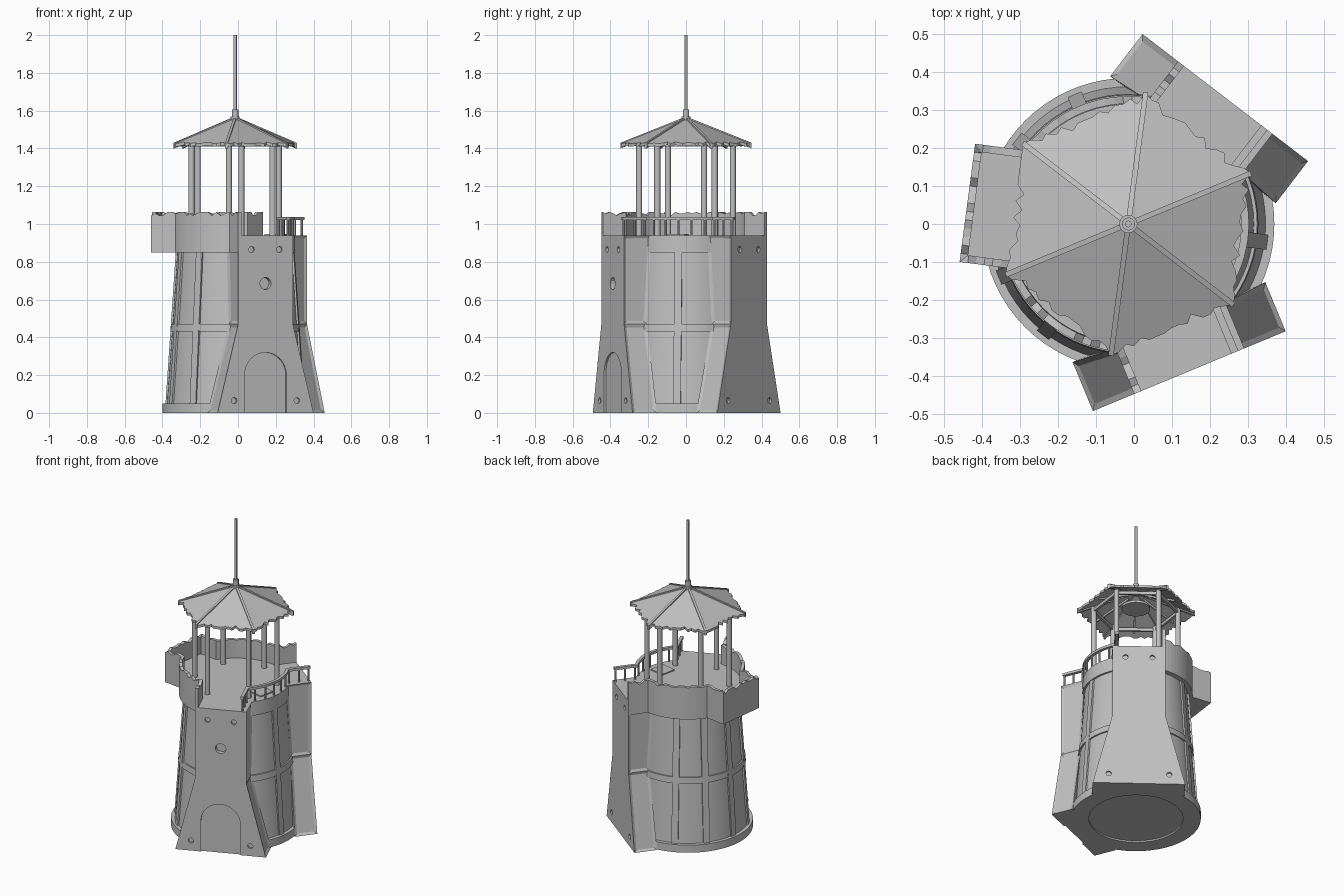
import bpy, bmesh, math, random
from mathutils import Vector, Matrix

random.seed(4)
if "Cube" in bpy.data.objects:
    bpy.data.objects.remove(bpy.data.objects["Cube"])

AXIS = Vector((-0.015, 0, 0))
GATE, REAR, BALCONY = -67.5, 52.5, 172.5      # directions of the three projections
HALF, FACE = 0.157, 0.42                      # half width and distance of a buttress

stone = bpy.data.materials.new("plain_grey")
stone.use_nodes = True
GREY = (0.53, 0.53, 0.53, 1)
stone.diffuse_color = GREY
stone.node_tree.nodes["Principled BSDF"].inputs["Base Color"].default_value = GREY
stone.node_tree.nodes["Principled BSDF"].inputs["Roughness"].default_value = 0.8


def at(angle, n, t=0.0, z=0.0):
    """Point at distance n along a direction and t sideways from it."""
    a = math.radians(angle)
    return AXIS + Vector((n * math.cos(a) - t * math.sin(a),
                          n * math.sin(a) + t * math.cos(a), z))


def finish(name, bm, smooth=False):
    bmesh.ops.recalc_face_normals(bm, faces=bm.faces)
    mesh = bpy.data.meshes.new(name)
    bm.to_mesh(mesh)
    bm.free()
    mesh.materials.append(stone)
    ob = bpy.data.objects.new(name, mesh)
    bpy.context.collection.objects.link(ob)
    bpy.ops.object.select_all(action='DESELECT')
    bpy.context.view_layer.objects.active = ob
    ob.select_set(True)
    if smooth:
        bpy.ops.object.shade_smooth_by_angle(angle=math.radians(30))
    return ob


def loft(bm, rings, caps=True):
    """Skin equal rings of points; returns the side faces."""
    vs = [[bm.verts.new(p) for p in ring] for ring in rings]
    sides = []
    for a, b in zip(vs, vs[1:]):
        for i in range(len(a)):
            j = (i + 1) % len(a)
            sides.append(bm.faces.new((a[i], a[j], b[j], b[i])))
    if caps:
        bm.faces.new(vs[0][::-1])
        bm.faces.new(vs[-1])
    return sides


def rod(bm, start, end, radius, sides=12):
    d = end - start
    m = Matrix.Translation((start + end) / 2) @ d.to_track_quat('Z', 'Y').to_matrix().to_4x4()
    bmesh.ops.create_cone(bm, cap_ends=True, segments=sides, radius1=radius,
                          radius2=radius, depth=d.length, matrix=m)


def beam(bm, start, end, width, height):
    """Straight beam whose top edge runs from start to end."""
    side = (end - start).cross(Vector((0, 0, 1))).normalized() * width / 2
    down = Vector((0, 0, -height))
    loft(bm, [[p - side, p + side, p + side + down, p - side + down] for p in (start, end)])


def wall(bm, path, thick, z0, z1, ragged=0.0):
    """Thin wall on the inner side of a counter-clockwise path."""
    rings = []
    for i, p in enumerate(path):
        d0 = (p - path[max(i - 1, 0)]).normalized()
        d1 = (path[min(i + 1, len(path) - 1)] - p).normalized()
        n0, n1 = (Vector((-d.y, d.x, 0)) for d in (d0, d1))
        n = n0 + n1
        n = n / max(n.length_squared / 2, 0.4) if n0.length and n1.length else n
        q = p + n * thick
        top = z1 - random.choice((0, 0, 0.4, 1)) * ragged
        rings.append([Vector((v.x, v.y, z)) for v, z in ((p, z0), (q, z0), (q, top), (p, top))])
    loft(bm, rings)


def divide(points, step):
    out = [points[0]]
    for a, b in zip(points, points[1:]):
        k = max(1, round((b - a).length / step))
        out += [a.lerp(b, i / k) for i in range(1, k + 1)]
    return out


def arc(a0, a1, r, k=16):
    return [at(a0 + (a1 - a0) * i / k, r) for i in range(k + 1)]


# Round tower body with base ring, middle band and top band
profile = [(.28, .01), (.28, 0), (.385, 0), (.385, .05), (.362, .05), (.334, .43), (.343, .43),
           (.340, .47), (.331, .47), (.306, .85), (.318, .85), (.316, .94)]
bm = bmesh.new()
loft(bm, [[at(360 * i / 72, r, 0, z) for i in range(72)] for r, z in profile])
finish("tower_body", bm, True)

# Upright ribs on the exposed parts of the body
bm = bmesh.new()
for angle in (-7.5, 112.5, 142.5, 172.5, 202.5, 232.5):
    loft(bm, [[at(angle, r + d, t, z) for d, t in ((-.03, -.02), (.008, -.02), (.008, .02), (-.03, .02))]
              for r, z in ((.362, .04), (.306, .86))])
finish("body_ribs", bm)


# Flared buttresses with recessed side panels
def buttress(name, angle, gate):
    bm = bmesh.new()
    levels = ((0, .275, .28), (.47, HALF, .29), (.94, HALF, .262))
    sides = loft(bm, [[at(angle, n, t, z) for n, t in ((back, -w), (FACE, -w), (FACE, w), (back, w))]
                      for z, w, back in levels])
    panels = [f for i, f in enumerate(sides) if i % 4 in (0, 2)]
    bmesh.ops.recalc_face_normals(bm, faces=bm.faces)
    bmesh.ops.inset_individual(bm, faces=panels, thickness=.022, depth=-.008)
    body = finish(name, bm)

    # Cutter for bolt holes, and the arched door and round window of the gate
    bm = bmesh.new()
    holes = [(s * t, z, .016, .012) for s in (-1, 1) for t, z in ((.08, .865), (.18, .065))]
    if gate:
        holes.append((0, .685, .032, .03))
        arch = [(-.12, -.1), (.12, -.1)]
        arch += [(.12 * math.cos(math.pi * i / 16), .2 + .12 * math.sin(math.pi * i / 16)) for i in range(17)]
        loft(bm, [[at(angle, n, t, z) for t, z in arch] for n in (FACE - .01, FACE + .05)])
    for t, z, r, deep in holes:
        rod(bm, at(angle, FACE - deep, t, z), at(angle, FACE + .05, t, z), r, 16)
    cutter = finish("hole_cutter", bm)
    cutter.hide_render = True
    mod = body.modifiers.new("holes", 'BOOLEAN')
    mod.operation, mod.object, mod.solver = 'DIFFERENCE', cutter, 'EXACT'
    bpy.context.view_layer.objects.active = body
    bpy.ops.object.modifier_apply(modifier=mod.name)
    bpy.data.objects.remove(cutter)


buttress("gate_buttress", GATE, True)
buttress("rear_buttress", REAR, False)

# Overhanging balcony floor
bm = bmesh.new()
loft(bm, [[at(BALCONY, n, t, z) for n, t in ((.25, -HALF), (.425, -HALF), (.425, HALF), (.25, HALF))]
          for z in (.85, .94)])
finish("balcony_floor", bm)

# Broken parapet around the balcony side
R = .337
turn = math.degrees(math.asin(HALF / R))
near = R * math.cos(math.radians(turn))
path = [at(REAR, FACE, HALF)] + arc(REAR + turn, BALCONY - turn, R)
path += [at(BALCONY, .428, -HALF), at(BALCONY, .428, HALF)]
path += arc(BALCONY + turn, GATE + 360 - turn, R) + [at(GATE, FACE, -HALF)]
bm = bmesh.new()
wall(bm, divide(path, .022), .02, .85, 1.063, .018)
finish("broken_parapet", bm)

# Railing on the open side
inset, r = .14, .318
turn = math.degrees(math.asin(inset / r))
path = [at(GATE, FACE, inset)] + arc(GATE + turn, REAR - turn, r) + [at(REAR, FACE, -inset)]
bm = bmesh.new()
wall(bm, path, .02, 1.02, 1.036)
spots = [at(g, n, s * (inset - .01)) for g, s in ((GATE, 1), (REAR, -1)) for n in (.41, .35, .29)]
spots += [at(-7.5 + k * 13, r - .01) for k in (-2, -1, 0, 1, 2)]
for p in spots:
    rod(bm, p + Vector((0, 0, .93)), p + Vector((0, 0, 1.025)), .006, 8)
finish("railing", bm)

# Floor hatch
bm = bmesh.new()
loft(bm, [[at(-12, n, t, z) for n, t in ((.17, -.05), (.27, -.05), (.27, .05), (.17, .05))] for z in (.935, .947)])
lid = [f for f in bm.faces if f.calc_center_median().z > .946]
bmesh.ops.inset_individual(bm, faces=lid, thickness=.014, depth=-.006)
finish("floor_hatch", bm)

# Roof posts, hip beams and ring beams
corners = [22.5 + 60 * k for k in range(6)]
APEX, SLOPE = 1.565, .45
bm = bmesh.new()
for a in corners:
    rod(bm, at(a, .25, 0, .93), at(a, .25, 0, 1.44), .016, 16)
finish("roof_posts", bm, True)
bm = bmesh.new()
for a in corners:
    beam(bm, at(a, .01, 0, APEX), at(a, .35, 0, 1.43), .014, .03)
    beam(bm, at(a, .25, 0, 1.43), at(a + 60, .25, 0, 1.43), .014, .02)
    beam(bm, at(a + 30, .05, 0, 1.525), at(a + 30, .26, 0, 1.432), .01, .014)
rod(bm, at(0, 0, 0, 1.435), at(0, 0, 0, 1.45), .085, 24)
finish("roof_frame", bm)

# Six roof panels with ragged eaves
bm = bmesh.new()
for a in corners:
    outline = [(.0, .0)]
    for i in range(17):
        n = .303 - (random.choice((0, 0, .006, .012, .02)) if 0 < i < 16 else 0)
        outline.append((n, (i / 8 - 1) * n * math.tan(math.pi / 6)))
    loft(bm, [[at(a + 30, n, t, APEX - .003 - SLOPE * n - drop) for n, t in outline] for drop in (0, .016)])
finish("roof_panels", bm)

# Mast and collar
bm = bmesh.new()
rod(bm, at(0, 0, 0, 1.53), at(0, 0, 0, 1.605), .017, 16)
rod(bm, at(0, 0, 0, 1.545), at(0, 0, 0, 1.57), .024, 16)
rod(bm, at(0, 0, 0, 1.6), at(0, 0, 0, 2), .009, 12)
finish("mast", bm, True)
